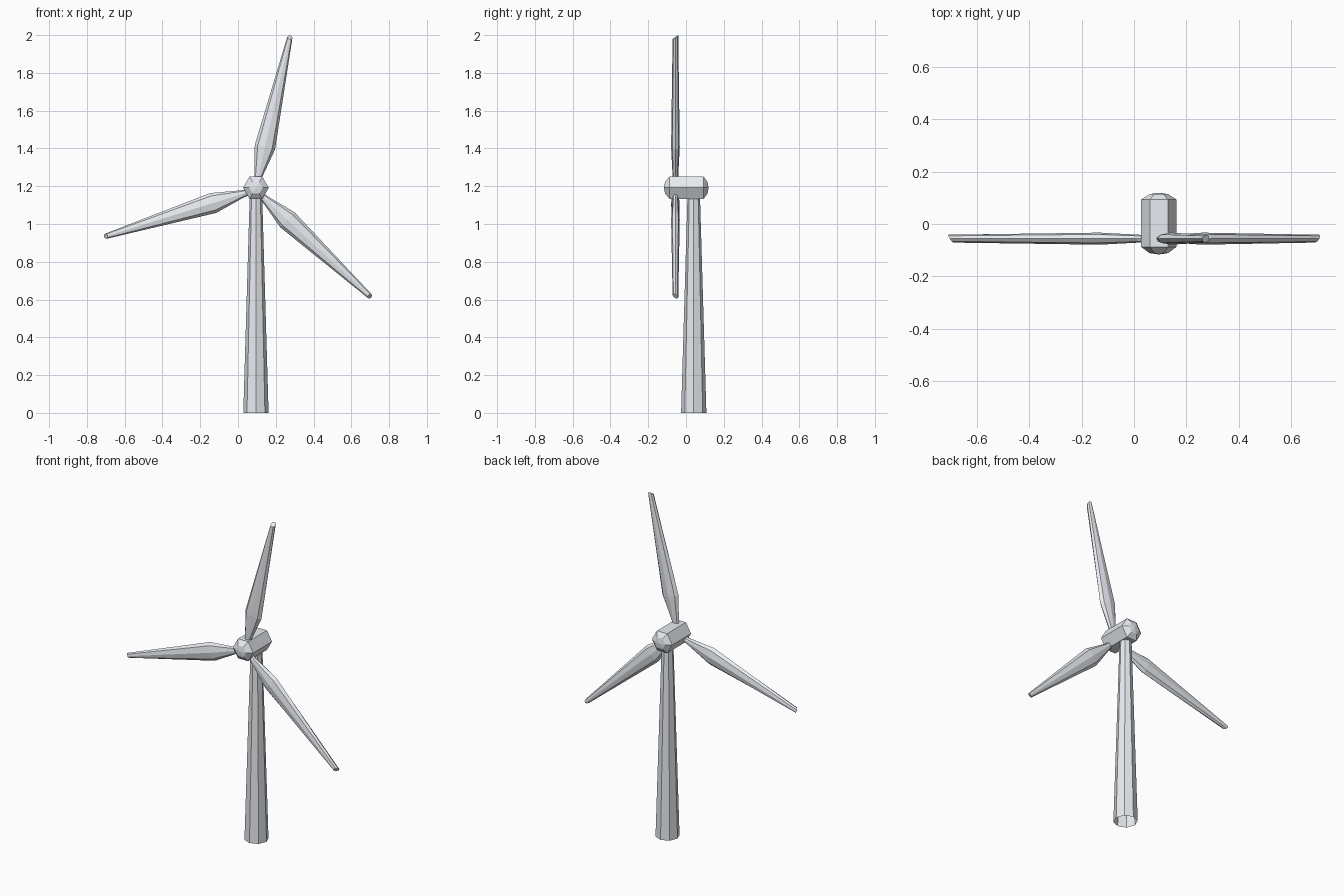
import bpy, bmesh
from math import sin, cos, pi, radians
from mathutils import Matrix, Vector

if "Cube" in bpy.data.objects:
    bpy.data.objects.remove(bpy.data.objects["Cube"])

CX, HUB_Z = 0.095, 1.192

# Pale cool grey paint
paint = bpy.data.materials.new("pale_grey")
paint.diffuse_color = (0.80, 0.83, 0.87, 1)
paint.use_nodes = True
paint.node_tree.nodes["Principled BSDF"].inputs["Base Color"].default_value = paint.diffuse_color


def loft(name, rings, cap_start=True, cap_end=True):
    """Skin a list of equal-length point rings into one flat-shaded object."""
    bm = bmesh.new()
    loops = [[bm.verts.new(p) for p in ring] for ring in rings]
    n = len(loops[0])
    for a, b in zip(loops, loops[1:]):
        for i in range(n):
            j = (i + 1) % n
            bm.faces.new((a[i], a[j], b[j], b[i]))
    if cap_start:
        bm.faces.new(loops[0][::-1])
    if cap_end:
        bm.faces.new(loops[-1])
    bmesh.ops.recalc_face_normals(bm, faces=bm.faces)
    mesh = bpy.data.meshes.new(name)
    bm.to_mesh(mesh)
    bm.free()
    mesh.materials.append(paint)
    obj = bpy.data.objects.new(name, mesh)
    bpy.context.collection.objects.link(obj)
    return obj


# Tower: tapered octagon, open at the foot
def tower_ring(r, z):
    return [(CX + r * cos(i * pi / 4), 0.041 + r * sin(i * pi / 4), z) for i in range(8)]


loft("tower", [tower_ring(0.067, 0), tower_ring(0.033, 1.15)], cap_start=False)


# Nacelle: hexagonal barrel with faceted domes on both ends
def hex_ring(r, y):
    return [(CX + r * cos(i * pi / 3), y, HUB_Z + r * sin(i * pi / 3)) for i in range(6)]


profile = [(0.004, -0.116), (0.036, -0.111), (0.068, -0.087),
           (0.068, 0.093), (0.036, 0.114), (0.004, 0.119)]
loft("nacelle", [hex_ring(r, y) for r, y in profile])

# Blades: (distance from rotor centre, half chord, half thickness)
stations = [(0.03, 0.016, 0.013), (0.075, 0.021, 0.015),
            (0.232, 0.055, 0.023), (0.828, 0.014, 0.015)]


def blade_ring(u, chord, thick):
    slant = 0.010 if u > 0.8 else 0
    angles = [i * pi / 4 for i in range(8)]
    return [Vector((chord * cos(a), -0.056 + thick * sin(a), u + slant * sin(a)))
            for a in angles]


for k in range(3):
    blade = loft(f"blade_{k + 1}", [blade_ring(*s) for s in stations])
    blade.matrix_world = (Matrix.Translation((0.091, 0, 1.180))
                          @ Matrix.Rotation(radians(12.8 + 120 * k), 4, 'Y'))
